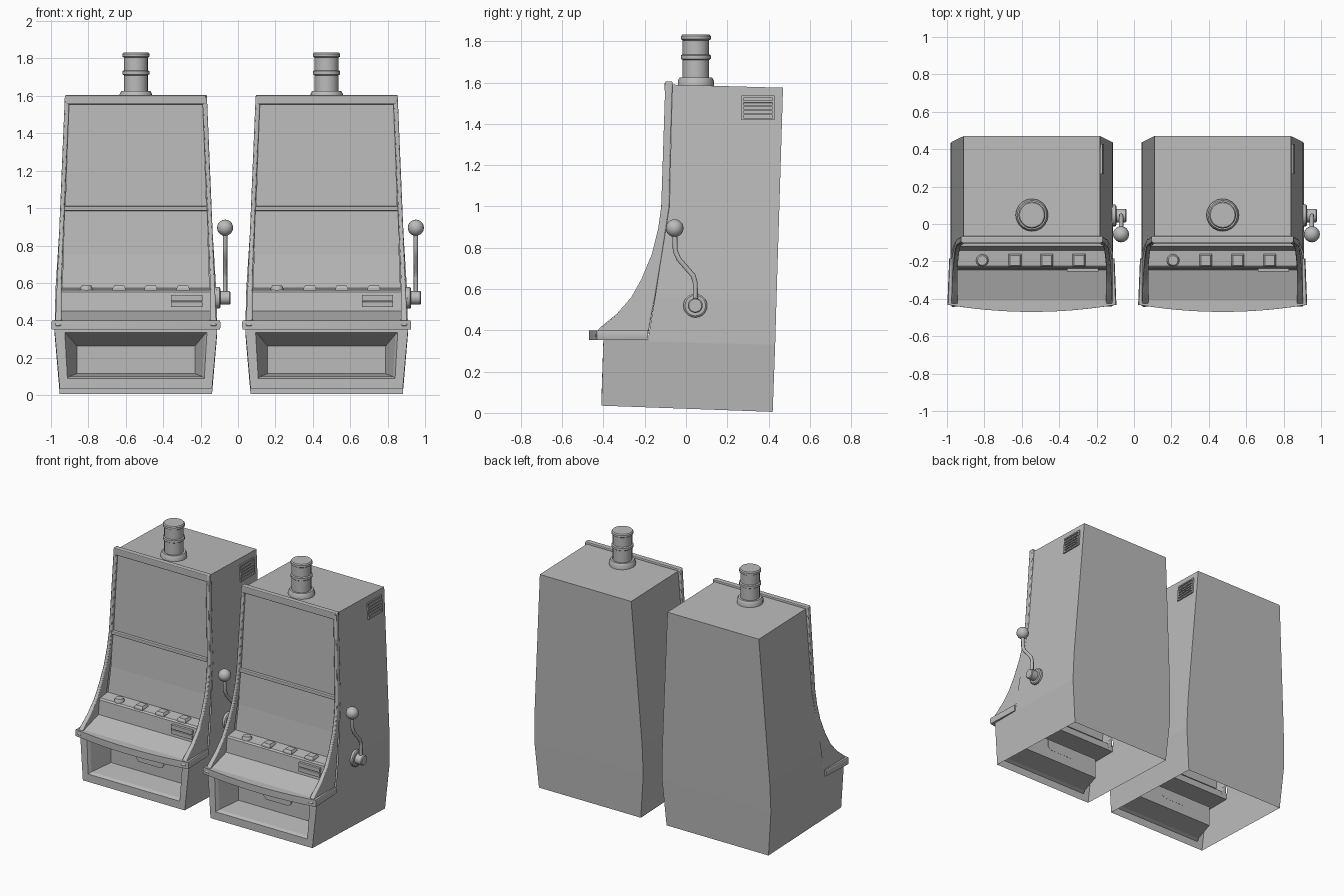
import bpy, bmesh, math
from mathutils import Vector

cube = bpy.data.objects.get("Cube")
if cube:
    bpy.data.objects.remove(cube, do_unlink=True)

grey = bpy.data.materials.new("plain grey")
grey.use_nodes = True
grey.diffuse_color = (0.5, 0.5, 0.5, 1)
grey.node_tree.nodes["Principled BSDF"].inputs["Base Color"].default_value = (0.5, 0.5, 0.5, 1)


def add_mesh(name, verts, faces, origin, bevel=0, smooth=False):
    bm = bmesh.new()
    vs = [bm.verts.new(v) for v in verts]
    for f in faces:
        bm.faces.new([vs[i] for i in f])
    bmesh.ops.remove_doubles(bm, verts=bm.verts, dist=0.0001)
    bmesh.ops.recalc_face_normals(bm, faces=bm.faces)
    me = bpy.data.meshes.new(name)
    bm.to_mesh(me)
    bm.free()
    me.materials.append(grey)
    ob = bpy.data.objects.new(name, me)
    bpy.context.collection.objects.link(ob)
    ob.location.x = origin
    if bevel:
        mod = ob.modifiers.new("soft_edges", "BEVEL")
        mod.width, mod.segments = bevel, 2
    if smooth:
        bpy.ops.object.select_all(action="DESELECT")
        bpy.context.view_layer.objects.active = ob
        ob.select_set(True)
        bpy.ops.object.shade_smooth_by_angle(angle=math.radians(35))
    return ob


def loft(name, rings, origin, caps=True, **kw):
    """Join equal-length closed rings of points."""
    n = len(rings[0])
    verts = [p for r in rings for p in r]
    faces = [(a * n + i, a * n + (i + 1) % n, (a + 1) * n + (i + 1) % n, (a + 1) * n + i)
             for a in range(len(rings) - 1) for i in range(n)]
    if caps:
        faces += [tuple(range(n)), tuple(range(len(verts) - n, len(verts)))]
    return add_mesh(name, verts, faces, origin, **kw)


def box(name, lo, hi, origin, **kw):
    ring = lambda z: [(lo[0], lo[1], z), (hi[0], lo[1], z), (hi[0], hi[1], z), (lo[0], hi[1], z)]
    return loft(name, [ring(lo[2]), ring(hi[2])], origin, **kw)


def turned(name, profile, centre, origin, axis="Z", sides=20):
    """Lathe (radius, height) points round an axis."""
    rings = []
    for r, h in profile:
        ring = []
        for i in range(sides):
            a = math.tau * i / sides
            c, s = r * math.cos(a), r * math.sin(a)
            ring.append(Vector(centre) + Vector((c, s, h) if axis == "Z" else (h, c, s)))
        rings.append(ring)
    return loft(name, rings, origin, smooth=True)


def strip(name, rows, origin, **kw):
    """Symmetric panel through rows of (half width, y, z)."""
    verts = [(s * w, y, z) for w, y, z in rows for s in (-1, 1)]
    faces = [(2 * i, 2 * i + 1, 2 * i + 3, 2 * i + 2) for i in range(len(rows) - 1)]
    return add_mesh(name, verts, faces, origin, **kw)


def outer(z):
    return 0.447 - 0.042 * z


# Front edge and back edge of the side trim: y front, y back, z
TRIM = [(-0.445, -0.185, 0.37), (-0.42, -0.178, 0.41), (-0.335, -0.165, 0.48),
        (-0.265, -0.15, 0.56), (-0.215, -0.135, 0.65), (-0.165, -0.115, 0.77),
        (-0.135, -0.097, 0.89), (-0.12, -0.08, 1.0), (-0.11, -0.074, 1.3), (-0.1, -0.065, 1.605)]


def cabinet(o, tag):
    # Open-bottomed shell with a recessed payout bay in the lower front
    verts, faces = [], []

    def quad(*pts):
        faces.append(tuple(range(len(verts), len(verts) + len(pts))))
        verts.extend(pts)

    rows = [(0.407, -0.41, 0.42, 0.035, 0.005), (0.435, -0.4, 0.432, 0.35, 0.33),
            (0.435, -0.185, 0.432, 0.35, 0.33), (0.43, -0.15, 0.438, 0.56, 0.54),
            (0.402, -0.08, 0.452, 1.0, 0.99), (0.365, -0.067, 0.47, 1.59, 1.575)]
    for a, b in ((0, 1), (2, 3), (3, 4), (4, 5)):
        (w, f, k, zf, zb), (w2, f2, k2, zf2, zb2) = rows[a], rows[b]
        for s in (-1, 1):
            quad((s * w, f, zf), (s * w, k, zb), (s * w2, k2, zb2), (s * w2, f2, zf2))
        quad((-w, k, zb), (w, k, zb), (w2, k2, zb2), (-w2, k2, zb2))
    w, f, k, zf, zb = rows[-1]
    quad((-w, f, zf), (w, f, zf), (w, k, zb), (-w, k, zb))
    for s in (-1, 1):
        quad((s * 0.435, -0.4, 0.35), (s * 0.435, -0.185, 0.35), (s * 0.435, 0.432, 0.33))
    ring = lambda wb, wt, yb, yt, zb, zt: [(-wb, yb, zb), (wb, yb, zb), (wt, yt, zt), (-wt, yt, zt)]
    bay = [ring(0.407, 0.435, -0.41, -0.4, 0.035, 0.35), ring(0.366, 0.38, -0.409, -0.401, 0.09, 0.335),
           ring(0.355, 0.368, -0.385, -0.38, 0.1, 0.325), ring(0.315, 0.315, -0.22, -0.22, 0.115, 0.262)]
    for a, b in zip(bay, bay[1:]):
        for i in range(4):
            j = (i + 1) % 4
            quad(a[i], a[j], b[j], b[i])
    quad(*bay[-1])
    add_mesh(tag + "cabinet_shell", verts, faces, o)

    # Payout flap with rounded lower corners
    flap = [(-0.11, 0.262), (-0.11, 0.205), (-0.09, 0.185), (0.09, 0.185), (0.11, 0.205), (0.11, 0.262)]
    loft(tag + "payout_flap", [[(x, y, z) for x, z in flap] for y in (-0.228, -0.219)], o)

    # Curved side trim
    for s, side in ((1, "left"), (-1, "right")):
        rings = []
        for f, k, z in TRIM:
            wo, wi = outer(z), 0.397 - 0.042 * max(0, z - 0.6)
            rings.append([(s * wo, f, z), (s * wo, k, z), (s * wi, k, z), (s * wi, f, z)])
        loft(tag + side + "_side_trim", rings, o, bevel=0.006, smooth=True)

    # Screens and the bars round them
    strip(tag + "upper_screen", [(0.378, -0.1, 1.0), (0.358, -0.082, 1.57)], o)
    strip(tag + "lower_screen", [(0.395, -0.142, 0.56), (0.388, -0.118, 0.75), (0.382, -0.1, 1.0)], o)
    box(tag + "top_bar", (-0.375, -0.103, 1.555), (0.375, -0.065, 1.605), o, bevel=0.006)
    box(tag + "middle_bar", (-0.382, -0.121, 0.985), (0.382, -0.085, 1.01), o, bevel=0.005)

    # Button deck and sloping shelf
    strip(tag + "button_deck", [(0.4, -0.14, 0.572), (0.4, -0.225, 0.562), (0.4, -0.235, 0.552),
                                (0.4, -0.245, 0.45), (0.4, -0.41, 0.4)], o)
    for i, x in enumerate((-0.265, -0.09, 0.08, 0.252)):
        c = (x, -0.195, 0.56)
        shape = [(0.034, 0), (0.034, 0.012), (0.026, 0.026)]
        if i == 0:
            turned(tag + "round_button", shape, c, o, sides=12)
        else:
            rings = [[(x + u * r, c[1] + v * r, c[2] + h) for u, v in ((-1, -1), (1, -1), (1, 1), (-1, 1))]
                     for r, h in shape]
            loft(tag + "square_button", rings, o)

    # Banknote slot: frame of two halves with a gap
    for z in (0.47, 0.506):
        box(tag + "note_slot", (0.188, -0.255, z), (0.356, -0.235, z + 0.03), o, bevel=0.003)

    # Bowed front ledge
    bow = [(0.452 * t, -0.432 - 0.038 * (1 - t * t)) for t in [i / 6 - 1 for i in range(13)]]
    bow += [(0.442, -0.185), (-0.442, -0.185)]
    rings = [[(x * k, y, z) for x, y in bow] for k, z in ((0.995, 0.352), (1, 0.365), (1, 0.39), (0.99, 0.4))]
    loft(tag + "front_ledge", rings, o, smooth=True)

    # Beacon on the roof
    turned(tag + "beacon", [(0.087, 1.58), (0.087, 1.61), (0.078, 1.625), (0.064, 1.625), (0.064, 1.71),
                            (0.072, 1.715), (0.072, 1.732), (0.064, 1.737), (0.064, 1.805), (0.072, 1.81),
                            (0.072, 1.825), (0.066, 1.832)], (0, 0.048, 0), o)

    # Pull lever
    turned(tag + "lever_hub", [(0.058, 0.42), (0.058, 0.446), (0.05, 0.452), (0.036, 0.452),
                               (0.036, 0.5), (0.031, 0.505)], (0, 0.045, 0.52), o, axis="X")
    path = [(0.045, 0.54), (0.045, 0.63), (0.035, 0.665), (-0.035, 0.745), (-0.052, 0.785), (-0.055, 0.87)]
    cu = bpy.data.curves.new(tag + "lever_rod", "CURVE")
    cu.dimensions = "3D"
    cu.bevel_depth, cu.bevel_resolution = 0.012, 2
    sp = cu.splines.new("POLY")
    sp.points.add(len(path) - 1)
    for p, (y, z) in zip(sp.points, path):
        p.co = (0.477, y, z, 1)
    cu.materials.append(grey)
    rod = bpy.data.objects.new(tag + "lever_rod", cu)
    rod.location.x = o
    bpy.context.collection.objects.link(rod)
    ball = [(0.043 * math.sin(a), -0.043 * math.cos(a)) for a in [math.pi * (i + 0.2) / 10.4 for i in range(11)]]
    turned(tag + "lever_knob", ball, (0.477, -0.055, 0.895), o, sides=16)

    # Louvred vent on the lever side
    bars = [(-0.075, 0.075, z) for z in (-0.054, -0.03, -0.01, 0.01, 0.03, 0.054)]
    parts = [box(tag + "vent_slat", (-0.012, a, z - 0.005), (0.009, b, z + 0.005), o) for a, b, z in bars]
    parts += [box(tag + "vent_frame", (-0.012, y - 0.005, -0.059), (0.009, y + 0.005, 0.059), o)
              for y in (-0.075, 0.075)]
    for p in parts:
        p.location = (o + 0.372, 0.348, 1.477)
        p.rotation_euler.y = -0.063


cabinet(-0.546, "first_")
cabinet(0.474, "second_")
